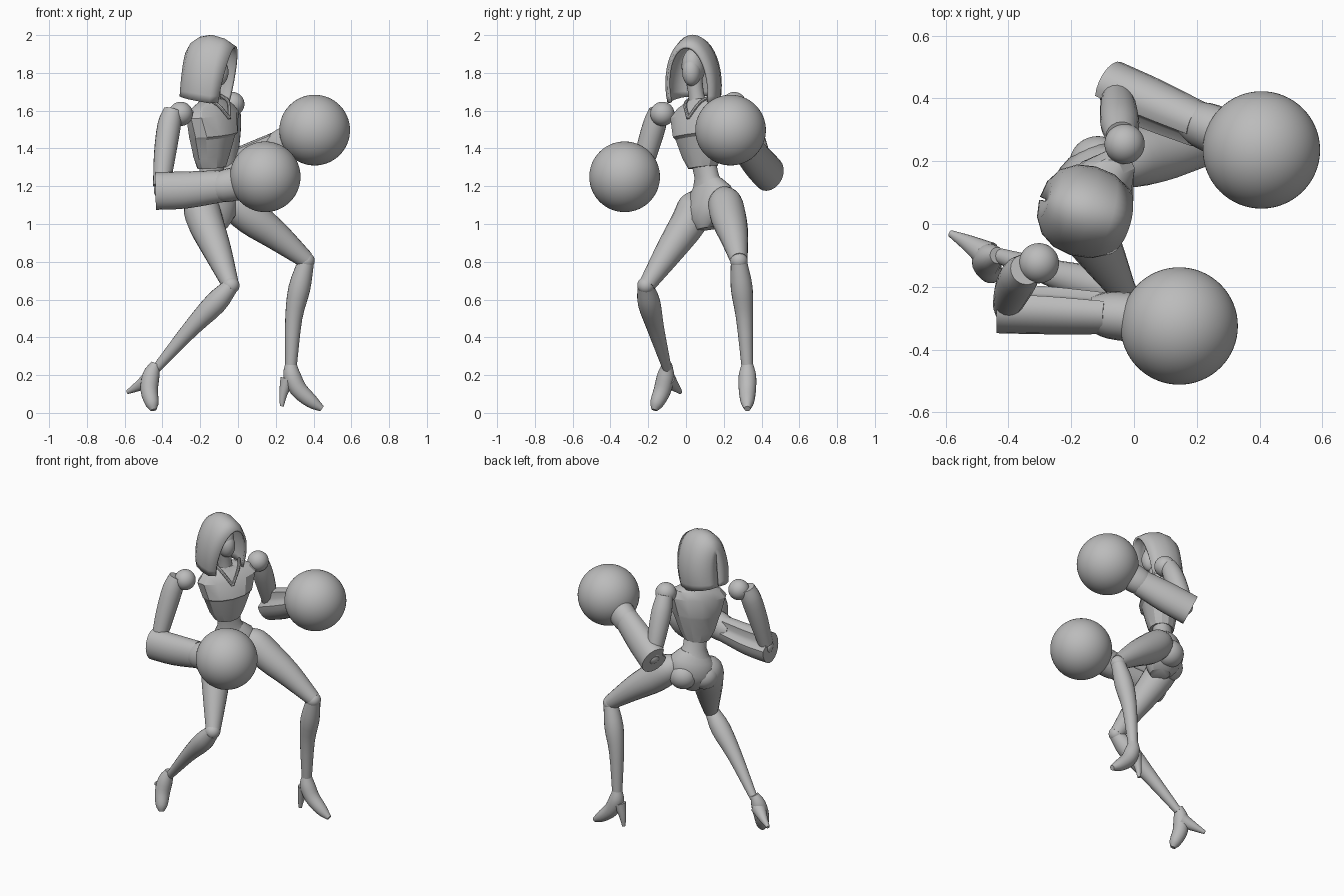
import bpy
import bmesh
from math import sin, cos, pi, radians
from mathutils import Vector, Matrix

cube = bpy.data.objects.get("Cube")
if cube:
    bpy.data.objects.remove(cube, do_unlink=True)

grey = bpy.data.materials.new("plain grey")
grey.use_nodes = True
grey.diffuse_color = (.5, .5, .5, 1)
grey.node_tree.nodes["Principled BSDF"].inputs["Base Color"].default_value = (.5, .5, .5, 1)

UP = Vector((0, 0, 1))
FACING = Vector((.8, -.6, 0))


def finish(name, bm, angle=35):
    """Turn a bmesh into a named, shaded object."""
    bmesh.ops.recalc_face_normals(bm, faces=bm.faces)
    mesh = bpy.data.meshes.new(name)
    bm.to_mesh(mesh)
    bm.free()
    mesh.materials.append(grey)
    ob = bpy.data.objects.new(name, mesh)
    bpy.context.collection.objects.link(ob)
    bpy.ops.object.select_all(action='DESELECT')
    ob.select_set(True)
    bpy.context.view_layer.objects.active = ob
    bpy.ops.object.shade_smooth_by_angle(angle=radians(angle))
    return ob


def bridge(bm, rows, closed=True):
    """Join neighbouring rows of points with quads."""
    rows = [[bm.verts.new(p) for p in row] for row in rows]
    n = len(rows[0])
    for a, b in zip(rows, rows[1:]):
        for i in range(n if closed else n - 1):
            j = (i + 1) % n
            bm.faces.new((a[i], a[j], b[j], b[i]))
    if closed:
        bm.faces.new(rows[0])
        bm.faces.new(rows[-1])


def smooth_path(points, steps=3):
    """Catmull-Rom interpolation of position and radius together."""
    p = [Vector(q) for q in points]
    p = [p[0] * 2 - p[1]] + p + [p[-1] * 2 - p[-2]]
    out = []
    for a, b, c, d in zip(p, p[1:], p[2:], p[3:]):
        for s in range(steps):
            t = s / steps
            out.append(b + (c - a) * (t / 2) + (a * 2 - b * 5 + c * 4 - d) * (t * t / 2)
                       + (b * 3 - a - c * 3 + d) * (t ** 3 / 2))
    return out + [p[-2]]


def limb(name, points, ref=FACING, squash=1, groove=(), sides=20):
    """Round tapered body through (x, y, z, radius) points."""
    path = smooth_path(points)
    rows = []
    for i, p in enumerate(path):
        before, after = path[max(i - 1, 0)], path[min(i + 1, len(path) - 1)]
        along = (after - before).xyz.normalized()
        side = along.cross(ref).normalized()
        top = side.cross(along)
        row = []
        for k in range(sides):
            r = p.w * (.72 if k in groove else 1)
            a = 2 * pi * k / sides
            row.append(p.xyz + side * (cos(a) * r * squash) + top * (sin(a) * r))
        rows.append(row)
    bm = bmesh.new()
    bridge(bm, rows)
    return finish(name, bm)


def ball(name, centre, size, turn=0, detail=24):
    bm = bmesh.new()
    bmesh.ops.create_uvsphere(bm, u_segments=detail * 2, v_segments=detail, radius=1)
    scale = Matrix.Diagonal((*size, 1)) if isinstance(size, tuple) else Matrix.Scale(size, 4)
    bm.transform(Matrix.Translation(centre) @ Matrix.Rotation(radians(turn), 4, 'Z') @ scale)
    return finish(name, bm)


def body(name, rings, lateral, sides=12, angle=25):
    """Stacked elliptical rings (x, y, z, half width, half depth)."""
    lateral = Vector(lateral)
    front = lateral.cross(UP).normalized()
    rows = []
    for x, y, z, w, d in rings:
        rows.append([Vector((x, y, z)) + lateral * (w * cos(2 * pi * k / sides))
                     + front * (d * sin(2 * pi * k / sides)) for k in range(sides)])
    bm = bmesh.new()
    bridge(bm, rows)
    return finish(name, bm, angle)


# Torso
body("chest", [(-.14, .09, 1.3, .08, .075), (-.14, .085, 1.36, .112, .09),
               (-.135, .08, 1.46, .148, .108), (-.13, .075, 1.475, .157, .118),
               (-.135, .077, 1.58, .188, .1), (-.14, .08, 1.625, .15, .075),
               (-.14, .07, 1.66, .06, .055)], (.6, .8, .12))
body("waist", [(-.14, .09, 1.34, .07, .06), (-.14, .11, 1.25, .072, .058),
               (-.14, .125, 1.2, .1, .075)], (.7, .7, .1), sides=24, angle=40)
body("pelvis", [(-.14, .12, 1.23, .078, .06), (-.14, .13, 1.18, .128, .088),
                (-.135, .13, 1.1, .155, .108), (-.12, .125, 1.03, .115, .1),
                (-.11, .115, .975, .05, .06)], (.73, .68, .2), sides=24, angle=40)
ball("right_buttock", (-.195, .09, 1.065), (.09, .085, .085))
ball("left_buttock", (-.115, .195, 1.085), (.09, .085, .085))

# Collar seams meeting in a V on the chest
for name, side in (("right_collar", -1), ("left_collar", 1)):
    out = Vector((.6, .8, .12)) * side
    middle = Vector((-.045, .01, 1.56))
    ends = [middle, middle + out * .05 + Vector((-.035, .025, .08)),
            middle + out * .075 + Vector((-.09, .07, .11))]
    limb(name, [(*e, .009) for e in ends], sides=8)

# Head inside the hood
limb("neck", [(-.14, .07, 1.58, .055), (-.135, .055, 1.68, .042), (-.135, .04, 1.78, .045)])
ball("head", (-.14, .04, 1.835), (.078, .062, .098), -16)
ball("face_mask", (-.105, .03, 1.805), (.055, .05, .075), -16)

# Hood: arched ribs from the open rim to the closed back
# each rib: forward at top, forward at bottom, half width, top height, bottom height
ribs = [(.145, .08, .108, 1.935, 1.645), (.085, .04, .133, 1.975, 1.64),
        (.015, -.015, .14, 1.995, 1.65), (-.045, -.07, .13, 1.985, 1.66),
        (-.09, -.112, .103, 1.955, 1.67), (-.115, -.137, .06, 1.915, 1.675),
        (-.122, -.145, .004, 1.88, 1.68)]
tuck = .35
rows = []
for x_top, x_low, w, z_top, z_low in ribs:
    row = []
    for k in range(25):
        a = -tuck + (pi + 2 * tuck) * k / 24
        rise = (sin(a) + sin(tuck)) / (1 + sin(tuck))
        lean = x_low + (x_top - x_low) * rise
        row.append(Vector((lean, w * cos(a), z_low + (z_top - z_low) * rise)))
    rows.append(row)
bm = bmesh.new()
bridge(bm, rows, closed=False)
bm.transform(Matrix.Translation((-.155, .04, 0)) @ Matrix.Rotation(radians(-16), 4, 'Z'))
hood = finish("hood", bm, 70)
shell = hood.modifiers.new("thickness", 'SOLIDIFY')
shell.thickness = .014
shell.offset = 0

# Arms
ball("right_shoulder", (-.303, -.125, 1.583), .064)
ball("left_shoulder", (-.03, .255, 1.635), .064)
limb("right_upper_arm", [(-.345, -.145, 1.6, .05), (-.365, -.168, 1.52, .062),
                         (-.387, -.212, 1.37, .058), (-.405, -.26, 1.2, .045)])
limb("left_upper_arm", [(-.04, .28, 1.63, .05), (-.045, .32, 1.54, .062),
                        (-.05, .37, 1.42, .058), (-.055, .42, 1.29, .045)])
limb("right_forearm", [(-.435, -.27, 1.175, .1), (-.28, -.275, 1.18, .098),
                       (-.09, -.285, 1.2, .085)], UP, .78, (8, 9))
limb("left_forearm", [(-.075, .44, 1.265, .098), (.06, .38, 1.33, .097),
                      (.21, .315, 1.405, .085)], UP, .85, (1, 2))
limb("right_wrist", [(-.14, -.285, 1.2, .062), (-.08, -.29, 1.2, .085),
                     (.02, -.3, 1.22, .09)], UP, .88)
limb("left_wrist", [(.17, .335, 1.385, .062), (.22, .315, 1.41, .085),
                    (.31, .28, 1.455, .09)], UP, .88)
ball("right_elbow", (-.398, -.27, 1.178), .048)
ball("left_elbow", (-.045, .425, 1.28), .048)
ball("right_glove", (.144, -.325, 1.25), .187, detail=32)
ball("left_glove", (.406, .236, 1.497), .187, detail=32)

# Legs
limb("right_thigh", [(-.185, .085, 1.16, .045), (-.195, .055, 1.1, .092),
                     (-.172, .015, 1.01, .095), (-.11, -.085, .86, .076),
                     (-.04, -.205, .68, .045)])
limb("left_thigh", [(-.08, .19, 1.17, .045), (-.03, .205, 1.12, .088),
                    (.07, .225, 1.035, .094), (.2, .253, .94, .077),
                    (.36, .28, .81, .046)])
ball("right_knee", (-.038, -.212, .675), .046)
ball("left_knee", (.36, .28, .805), .046)
limb("right_shin", [(-.04, -.215, .67, .043), (-.12, -.195, .58, .06),
                    (-.25, -.16, .445, .045), (-.432, -.1, .235, .024)])
limb("left_shin", [(.36, .28, .8, .043), (.325, .295, .66, .058),
                   (.295, .31, .5, .045), (.28, .325, .235, .03)])

# Heeled feet
limb("right_foot", [(-.435, -.1, .26, .026), (-.46, -.107, .2, .045),
                    (-.47, -.125, .12, .046), (-.455, -.155, .05, .036),
                    (-.447, -.168, .015, .016)])
limb("right_heel", [(-.465, -.1, .18, .045), (-.53, -.06, .14, .026), (-.585, -.03, .11, .011)])
limb("left_foot", [(.28, .325, .26, .03), (.285, .325, .2, .046),
                   (.32, .325, .125, .046), (.39, .325, .06, .036),
                   (.445, .325, .022, .016)])
limb("left_heel", [(.262, .325, .18, .038), (.24, .325, .1, .022), (.232, .325, .035, .01)])
